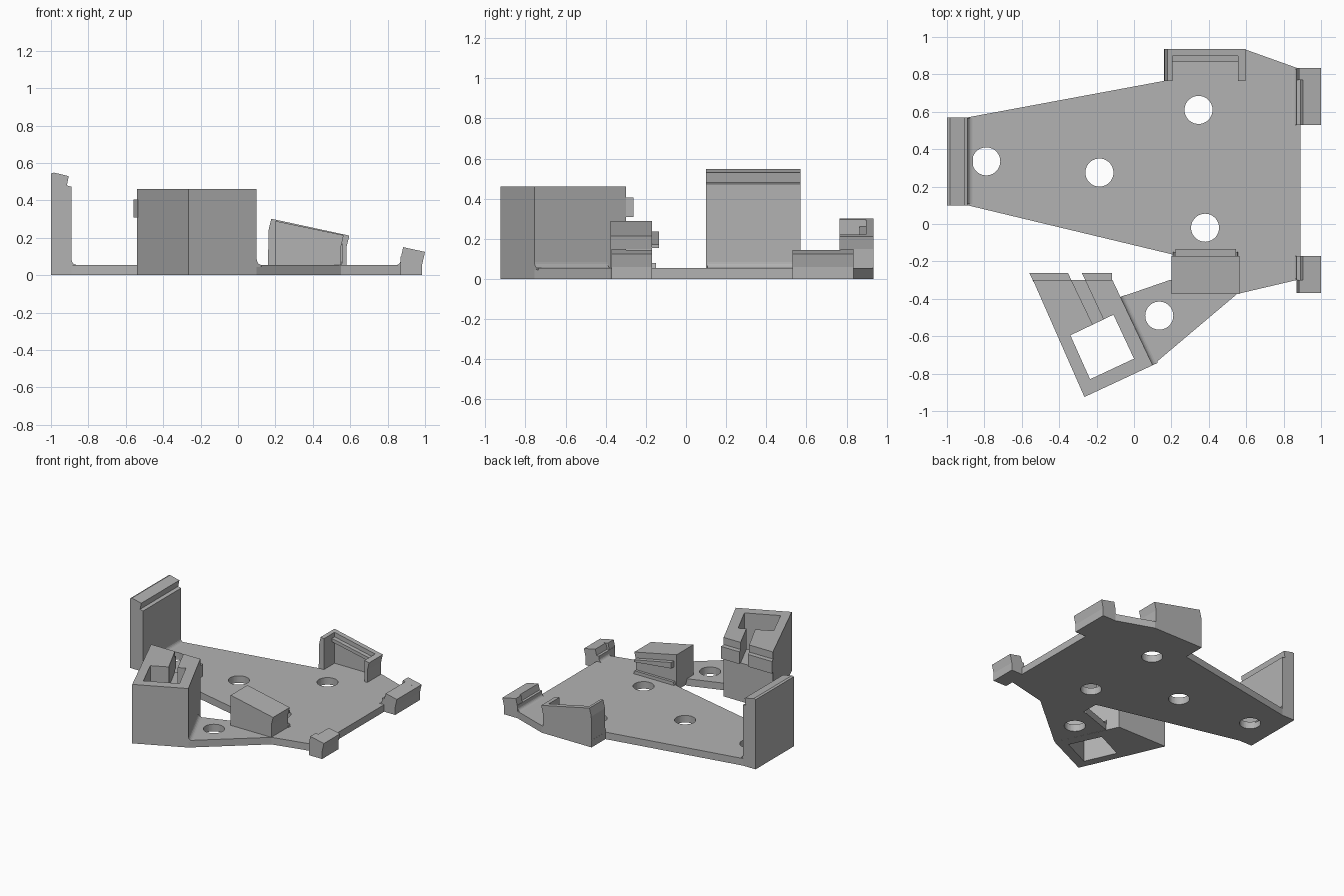
import bpy, bmesh, math
from mathutils import Vector

if "Cube" in bpy.data.objects:
    bpy.data.objects.remove(bpy.data.objects["Cube"])

grey = bpy.data.materials.new("plain_grey")
grey.diffuse_color = (0.45, 0.45, 0.45, 1)
grey.use_nodes = True
grey.node_tree.nodes["Principled BSDF"].inputs["Base Color"].default_value = grey.diffuse_color


def prism(name, pts, lo, hi, axis="z"):
    """Extrude a 2D outline: xy along z, or xz along y."""
    bm = bmesh.new()
    def place(p, t):
        return (p[0], p[1], t) if axis == "z" else (p[0], t, p[1])
    a = [bm.verts.new(place(p, lo)) for p in pts]
    b = [bm.verts.new(place(p, hi)) for p in pts]
    bm.faces.new(a)
    bm.faces.new(b)
    n = len(pts)
    for i in range(n):
        j = (i + 1) % n
        bm.faces.new((a[i], a[j], b[j], b[i]))
    bmesh.ops.recalc_face_normals(bm, faces=bm.faces)
    me = bpy.data.meshes.new(name)
    bm.to_mesh(me)
    bm.free()
    me.materials.append(grey)
    ob = bpy.data.objects.new(name, me)
    bpy.context.collection.objects.link(ob)
    return ob


def cut(ob, cutter):
    m = ob.modifiers.new("cut", "BOOLEAN")
    m.operation = "DIFFERENCE"
    m.solver = "EXACT"
    m.object = cutter
    bpy.context.view_layer.objects.active = ob
    bpy.ops.object.modifier_apply(modifier=m.name)
    bpy.data.objects.remove(cutter)


def box(x0, x1, y0, y1):
    return [(x0, y0), (x1, y0), (x1, y1), (x0, y1)]


def fillet(cx, z, r, side):
    """Concave corner profile against a wall at cx; side = open direction."""
    arc = [(cx + side * r * (1 - math.sin(t)), z + r * (1 - math.cos(t)))
           for t in [math.pi / 2 * i / 5 for i in range(6)]]
    return [(cx - side * 0.01, z - 0.01)] + [(cx + side * r, z - 0.01)] + arc + [(cx - side * 0.01, z + r)]


T = 0.055  # plate thickness

# Base plate with five round screw holes
plate = prism("base_plate", [
    (-1, 0.1), (-0.89, 0.1), (0.215, -0.165), (0.215, -0.30), (0.19, -0.30), (-0.07, -0.39),
    (0.1, -0.755), (0.55, -0.375), (0.57, -0.37), (0.89, -0.295),
    (0.89, 0.83), (0.87, 0.835), (0.59, 0.935), (0.16, 0.935),
    (0.16, 0.765), (-0.89, 0.57), (-1, 0.57)], 0, T)
for x, y in [(-0.79, 0.335), (-0.185, 0.275), (0.345, 0.61), (0.38, -0.02), (0.135, -0.49)]:
    ring = [(x + 0.075 * math.cos(2 * math.pi * i / 40), y + 0.075 * math.sin(2 * math.pi * i / 40))
            for i in range(40)]
    cut(plate, prism("hole_cutter", ring, -0.1, 0.2))

# Tall left wall with hooked top
prism("left_wall", [(-1, 0), (-0.89, 0), (-0.89, 0.473), (-0.915, 0.48), (-0.905, 0.53),
                    (-0.985, 0.549), (-1, 0.543)], 0.1, 0.57, "y")
prism("left_wall_fillet", fillet(-0.89, T, 0.03, 1), 0.107, 0.566, "y")

# Right clips: full block at the outer end, notched where the plate meets
for name, y0, y1, n0, n1 in [("back_clip", 0.53, 0.835, 0.77, 0.835),
                             ("front_clip", -0.37, -0.17, -0.37, -0.30)]:
    prism(name, [(0.87, 0), (0.985, 0), (0.985, 0.06), (1, 0.125), (0.903, 0.145),
                 (0.89, 0.10), (0.87, 0.10)], y0, y1, "y")
    prism(name + "_end", [(0.87, 0), (0.985, 0), (0.985, 0.06), (1, 0.125),
                          (0.883, 0.15), (0.87, 0.09)], n0, n1, "y")
prism("back_clip_fillet", fillet(0.87, T, 0.025, -1), 0.53, 0.83, "y")
prism("front_clip_fillet", fillet(0.87, T, 0.025, -1), -0.295, -0.17, "y")

# Back bracket: U-shaped wall with a sloping top
outer = [(0.16, 0), (0.58, 0), (0.58, 0.15), (0.595, 0.212), (0.178, 0.302), (0.163, 0.24)]
bracket = prism("back_bracket", outer, 0.765, 0.935, "y")
cut(bracket, prism("bracket_cutter", [(0.205, T), (0.555, T), (0.555, 0.6), (0.205, 0.6)],
                   0.7, 0.897, "y"))
prism("back_bracket_lip", [(0.2, 0.235), (0.56, 0.16), (0.56, 0.187), (0.2, 0.262)],
      0.865, 0.90, "y")

# Middle block with sloping top and a small back lip
prism("middle_block", [(0.215, 0), (0.55, 0), (0.55, 0.15), (0.565, 0.214), (0.2, 0.29), (0.2, 0.05)],
      -0.375, -0.17, "y")
prism("middle_block_lip", [(0.222, 0.19), (0.545, 0.155), (0.545, 0.172), (0.222, 0.237)],
      -0.18, -0.135, "y")
prism("middle_block_foot", [(0.205, T - 0.01), (0.56, T - 0.01), (0.55, T + 0.025), (0.215, T + 0.025)],
      -0.17, -0.15, "y")

# Slanted tower: square through-hole, angled slot and raised band on the back
tower = prism("tower", [(-0.54, -0.30), (-0.115, -0.30), (0.1, -0.755), (-0.265, -0.925)], 0, 0.46)
cut(tower, prism("shaft_cutter", [(-0.11, -0.485), (0.0, -0.72), (-0.235, -0.83), (-0.34, -0.595)],
                 -0.1, 0.6))
slot = [(-0.378, -0.21), (-0.303, -0.21), (-0.14, -0.56), (-0.21, -0.56)]
cut(tower, prism("slot_cutter", slot, 0.3, 0.6))
band = prism("tower_band", [(-0.56, -0.262), (-0.118, -0.262), (-0.118, -0.31), (-0.537, -0.31)], 0.31, 0.405)
cut(band, prism("band_slot_cutter", slot, 0.3, 0.6))

# Fillet strip where the tower meets the plate
foot = prism("tower_fillet", fillet(0, T, 0.03, 1), 0, 0.403, "y")
foot.location = (0.1, -0.755, 0)
foot.rotation_euler.z = math.atan2(0.215, 0.455)
